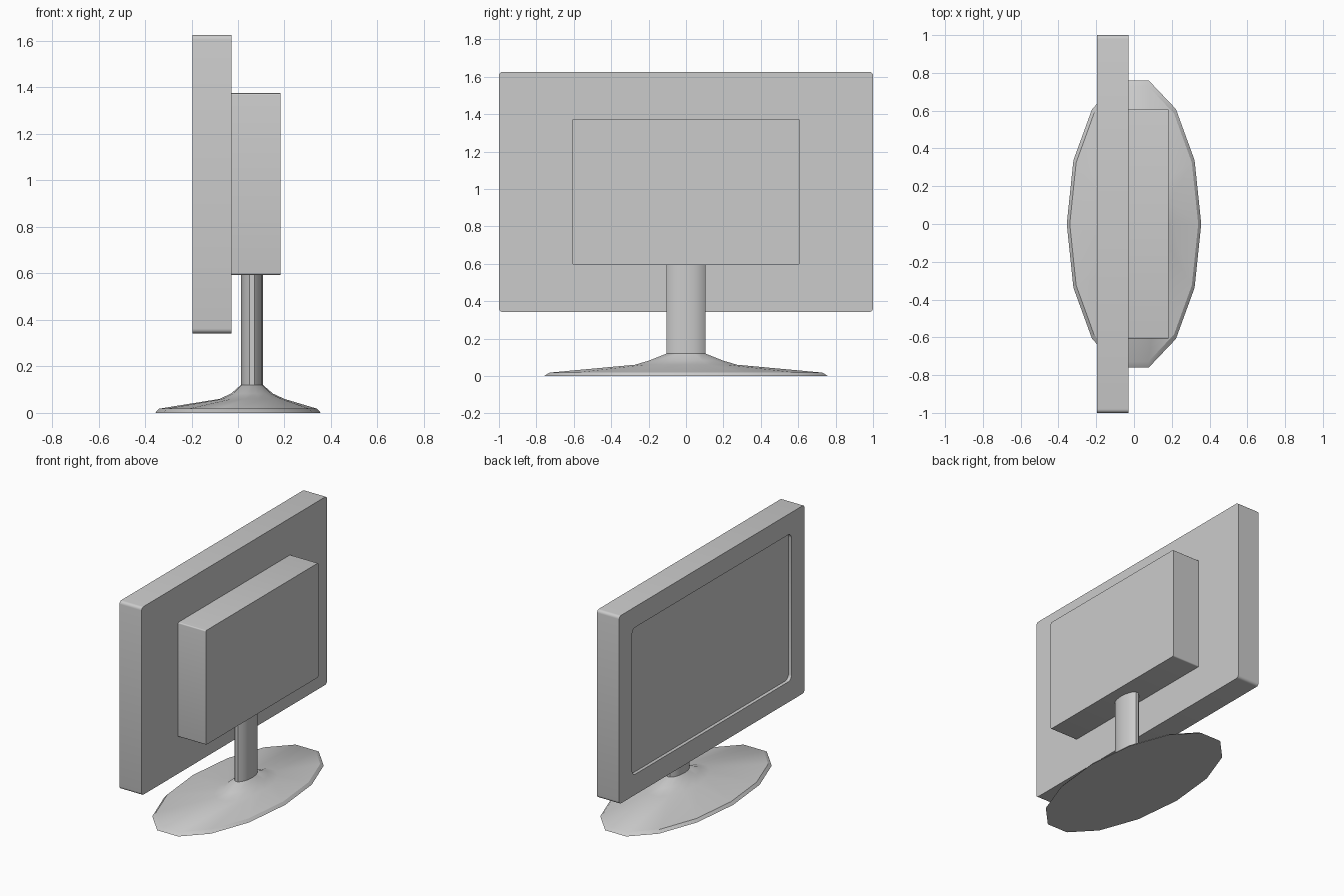
import bpy
import bmesh
from math import sin, cos, pi, radians

cube = bpy.data.objects.get("Cube")
if cube:
    bpy.data.objects.remove(cube, do_unlink=True)

# One grey plastic for every part
COLOUR = (0.6, 0.6, 0.6, 1.0)
grey = bpy.data.materials.new("grey plastic")
grey.use_nodes = True
grey.diffuse_color = COLOUR
grey.node_tree.nodes["Principled BSDF"].inputs["Base Color"].default_value = COLOUR


def rounded_rect(x, half_y, z_low, z_high, radius, steps=4):
    """Outline in the YZ plane at depth x, with rounded corners."""
    mid, half_z = (z_low + z_high) / 2, (z_high - z_low) / 2
    points = []
    for corner, (sy, sz) in enumerate([(1, 1), (-1, 1), (-1, -1), (1, -1)]):
        for step in range(steps + 1):
            a = (corner + step / steps) * pi / 2
            points.append((x,
                           sy * (half_y - radius) + radius * cos(a),
                           mid + sz * (half_z - radius) + radius * sin(a)))
    return points


def ellipse(x, z, rx, ry, sides=14):
    """Horizontal oval ring centred on (x, 0, z)."""
    return [(x + rx * cos(2 * pi * i / sides), ry * sin(2 * pi * i / sides), z)
            for i in range(sides)]


def loft(name, rings):
    """Join rings of equal point count into a closed solid."""
    bm = bmesh.new()
    loops = [[bm.verts.new(p) for p in ring] for ring in rings]
    count = len(loops[0])
    for a, b in zip(loops, loops[1:]):
        for i in range(count):
            j = (i + 1) % count
            bm.faces.new((a[i], a[j], b[j], b[i]))
    bm.faces.new(loops[0])
    bm.faces.new(loops[-1])
    bmesh.ops.recalc_face_normals(bm, faces=bm.faces)
    mesh = bpy.data.meshes.new(name)
    bm.to_mesh(mesh)
    bm.free()
    mesh.materials.append(grey)
    obj = bpy.data.objects.new(name, mesh)
    bpy.context.collection.objects.link(obj)
    bpy.ops.object.select_all(action='DESELECT')
    obj.select_set(True)
    bpy.context.view_layer.objects.active = obj
    bpy.ops.object.shade_smooth_by_angle(angle=radians(30))
    return obj


# Display panel with its recessed screen on the -x face
BEZEL = 0.14
LOW, HIGH = 0.342, 1.626
screen = (1 - BEZEL, LOW + BEZEL, HIGH - BEZEL, 0.035)
loft("display_panel", [
    rounded_rect(-0.028, 1.0, LOW, HIGH, 0.02),
    rounded_rect(-0.195, 1.0, LOW, HIGH, 0.02),
    rounded_rect(-0.195, *screen),
    rounded_rect(-0.172, *screen),
])

# Box on the back of the panel
loft("rear_housing", [
    rounded_rect(x, 0.607, 0.594, 1.375, 0.008) for x in (-0.04, 0.182)
])

# Oval neck
NECK_X, NECK_RX, NECK_RY = 0.06, 0.048, 0.106
loft("neck", [ellipse(NECK_X, z, NECK_RX, NECK_RY) for z in (0.12, 0.61)])

# Flared oval foot
loft("foot", [
    ellipse(0, 0, 0.356, 0.778),
    ellipse(0, 0.018, 0.34, 0.748),
    ellipse(NECK_X, 0.06, 0.14, 0.28),
    ellipse(NECK_X, 0.083, 0.09, 0.2),
    ellipse(NECK_X, 0.12, NECK_RX, NECK_RY),
])
